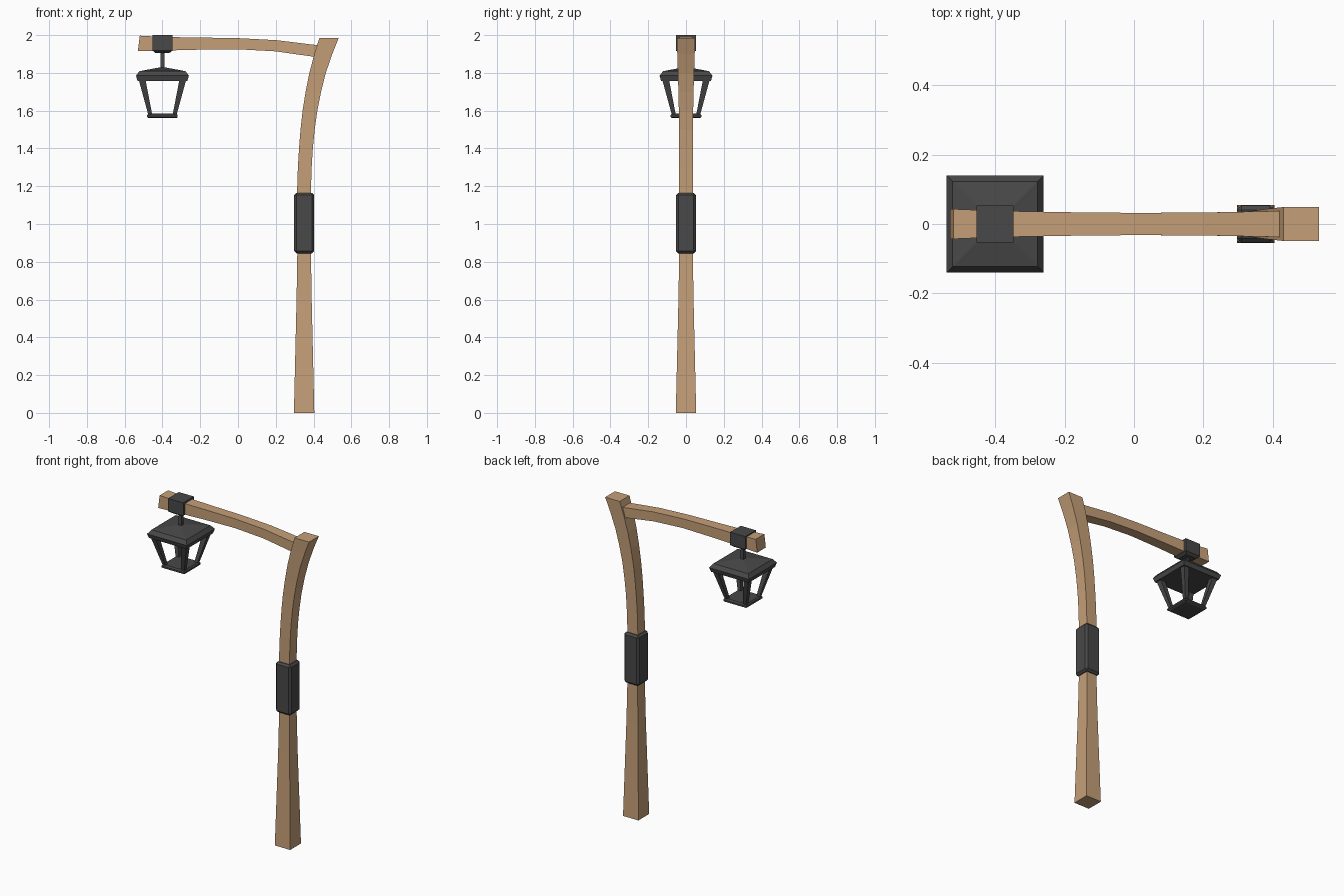
import bpy, bmesh
from mathutils import Vector

if "Cube" in bpy.data.objects:
    bpy.data.objects.remove(bpy.data.objects["Cube"])


def material(name, col):
    m = bpy.data.materials.new(name)
    m.diffuse_color = (*col, 1)
    m.use_nodes = True
    m.node_tree.nodes["Principled BSDF"].inputs["Base Color"].default_value = m.diffuse_color
    return m


WOOD = material("wood", (0.56, 0.35, 0.19))
IRON = material("dark_iron", (0.065, 0.065, 0.065))


def loft(name, rings, mat, bevel=0.0):
    """Skin a list of four-cornered rings and cap both ends."""
    bm = bmesh.new()
    vs = [[bm.verts.new(p) for p in r] for r in rings]
    for a, b in zip(vs, vs[1:]):
        for i in range(4):
            j = (i + 1) % 4
            bm.faces.new((a[i], a[j], b[j], b[i]))
    bm.faces.new(vs[0])
    bm.faces.new(vs[-1])
    bmesh.ops.recalc_face_normals(bm, faces=bm.faces)
    if bevel:
        bmesh.ops.bevel(bm, geom=bm.edges[:], offset=bevel, segments=1,
                        affect='EDGES', profile=0.5)
    me = bpy.data.meshes.new(name)
    bm.to_mesh(me)
    bm.free()
    me.materials.append(mat)
    ob = bpy.data.objects.new(name, me)
    bpy.context.collection.objects.link(ob)
    return ob


def level(z, x0, x1, h):
    """Horizontal rectangle at height z, from x0 to x1 and y = +-h."""
    return [(x0, -h, z), (x1, -h, z), (x1, h, z), (x0, h, z)]


def square(z, h, cx=-0.4, cy=0.0):
    return [(cx + sx * h, cy + sy * h, z)
            for sx, sy in ((-1, -1), (1, -1), (1, 1), (-1, 1))]


# Tapered post that bends outwards at the top
post = [(0, .296, .404, .054), (.3, .303, .397, .047), (.6, .31, .39, .040),
        (.85, .314, .386, .036), (1.18, .313, .386, .036),
        (1.3, .317, .39, .036), (1.4, .323, .396, .036), (1.5, .331, .406, .037),
        (1.6, .342, .42, .038), (1.7, .358, .44, .040),
        (1.8, .378, .465, .043), (1.9, .404, .499, .046), (1.985, .431, .533, .049)]
loft("post", [level(*s) for s in post], WOOD)

# Gently arched arm: x bottom, z bottom, x top, z top, half width
arm = [(-.53, 1.915, -.52, 1.997, .043), (-.4, 1.918, -.395, 1.99, .038),
       (-.2, 1.923, -.198, 1.987, .034), (0, 1.925, 0, 1.984, .032),
       (.2, 1.914, .205, 1.973, .033), (.44, 1.88, .45, 1.943, .038)]
loft("arm", [[(xb, -h, zb), (xt, -h, zt), (xt, h, zt), (xb, h, zb)]
             for xb, zb, xt, zt, h in arm], WOOD)

# Iron sleeve around the post
loft("post_sleeve", [level(.845, .297, .403, .053), level(1.165, .297, .403, .053)],
     IRON, .012)

# Hanger clamp and rod
loft("arm_clamp", [square(1.905, .036), square(1.918, .053), square(2.0, .053)], IRON)
loft("hanger_rod", [square(1.81, .011), square(1.915, .011)], IRON)

# Lantern roof and base
loft("lantern_roof", [square(1.758, .132), square(1.785, .140), square(1.809, .122),
                      square(1.828, .02)], IRON)
loft("lantern_base", [square(1.56, .072), square(1.566, .081), square(1.576, .081),
                      square(1.585, .074)], IRON)

# Four slanted corner bars
for n, (sx, sy) in enumerate(((-1, -1), (1, -1), (1, 1), (-1, 1))):
    loft(f"lantern_bar_{n + 1}",
         [square(1.578, .0105, -.4 + sx * .0645, sy * .0645),
          square(1.765, .018, -.4 + sx * .108, sy * .108)], IRON)
